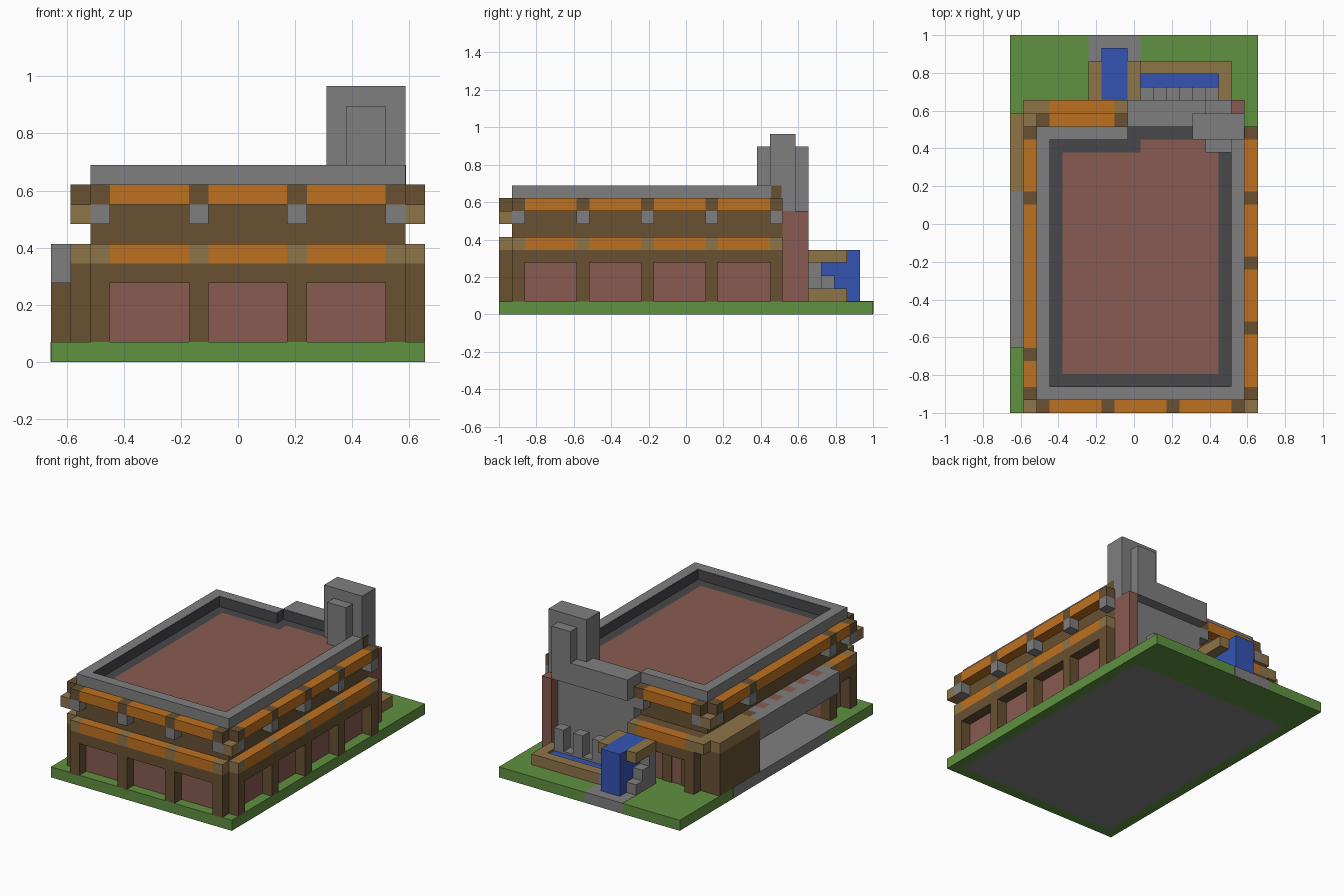
import bpy, bmesh
from mathutils import Vector, Matrix

if "Cube" in bpy.data.objects:
    bpy.data.objects.remove(bpy.data.objects["Cube"], do_unlink=True)

CELL = 2 / 29
CENTRE = Vector((9.5, 14.5, 0))


def material(name, rgb):
    lin = [((c / 255 + 0.055) / 1.055) ** 2.4 for c in rgb] + [1]
    m = bpy.data.materials.new(name)
    m.use_nodes = True
    m.diffuse_color = lin
    m.node_tree.nodes["Principled BSDF"].inputs["Base Color"].default_value = lin
    return m


ORANGE = material("orange", (190, 113, 32))
TIMBER = material("dark timber", (104, 81, 50))
OAK = material("light timber", (143, 117, 72))
STONE = material("stone grey", (128, 127, 128))
SLATE = material("slate", (72, 72, 76))
BRICK = material("brick", (136, 91, 81))
GRASS = material("grass", (96, 145, 64))
WATER = material("water blue", (52, 84, 180))


def part(name, mat, boxes):
    """One object out of boxes (x0, y0, z0, x1, y1, z1) in grid cells."""
    bm = bmesh.new()
    for b in boxes:
        lo, hi = Vector(b[:3]), Vector(b[3:])
        mid = ((lo + hi) / 2 - CENTRE) * CELL
        size = Matrix.Diagonal(((hi - lo) * CELL).to_4d())
        bmesh.ops.create_cube(bm, size=1, matrix=Matrix.Translation(mid) @ size)
    mesh = bpy.data.meshes.new(name)
    bm.to_mesh(mesh)
    bm.free()
    mesh.materials.append(mat)
    obj = bpy.data.objects.new(name, mesh)
    bpy.context.collection.objects.link(obj)
    return obj


def along_x(y):
    return lambda a, b, z0, z1: (a, y, z0, b, y + 1, z1)


def along_y(x):
    return lambda a, b, z0, z1: (x, a, z0, x + 1, b, z1)


def gaps(posts):
    return [(p + 1, q) for p, q in zip(posts, posts[1:])]


def lower_storey(side, run, posts):
    part(side + "_lower_posts", TIMBER, [run(p, p + 1, 0.9, 5) for p in posts])
    part(side + "_post_caps", OAK, [run(p, p + 1, 5, 6) for p in posts])
    part(side + "_lower_beam", TIMBER, [run(a, b, 4, 5) for a, b in gaps(posts)])
    part(side + "_lower_eave", ORANGE, [run(a, b, 5, 6) for a, b in gaps(posts)])


def upper_storey(side, run, posts):
    part(side + "_brackets", STONE, [run(p, p + 1, 7, 8) for p in posts])
    part(side + "_rafter_ends", TIMBER, [run(p, p + 1, 8, 9) for p in posts])
    part(side + "_upper_eave", ORANGE, [run(a, b, 8, 9) for a, b in gaps(posts)])


# Ground
part("lawn", GRASS, [(0, 0, 0.05, 19, 29, 1)])
part("lawn_rim", GRASS, [(0, 0, 0, 1, 29, 0.05), (18, 0, 0, 19, 29, 0.05),
                         (1, 0, 0, 18, 1, 0.05), (1, 25, 0, 18, 29, 0.05)])
part("foundation", STONE, [(1, 1, 0, 18, 25, 0.05)])
part("side_path", STONE, [(-0.02, 7, 0.02, 6, 21, 1.02), (0, 5, 0.9, 6, 7, 1.02)])
part("back_path", STONE, [(6, 25, 0.02, 10, 29.02, 1.02)])

# Walls, with an open porch cut into the left side
part("lower_walls", BRICK, [(2, 1, 1, 18, 5, 4), (6, 5, 1, 18, 16, 4),
                            (2, 16, 1, 18, 22, 4), (2, 22, 1, 9, 23, 4)])
part("porch_wall", STONE, [(5.95, 5, 1, 6, 16, 4)])
part("upper_walls", TIMBER, [(2, 1, 4, 18, 22, 9), (2, 22, 4, 9, 23, 6)])
part("rear_wall", STONE, [(9, 22, 1, 17, 23, 8)])
part("brick_pier", BRICK, [(17, 22, 1, 18, 24, 8)])

# Posts, beams and eaves on every side
front, right, left = [2, 7, 12, 17], [1, 6, 11, 16, 21], [1, 4, 16, 21]
lower_storey("front", along_x(0), front)
lower_storey("right", along_y(18), right)
lower_storey("left", along_y(1), left[:2])
lower_storey("back", along_x(23), [2, 8])
upper_storey("front", along_x(0), front)
upper_storey("right", along_y(18), right)
upper_storey("left", along_y(1), left)
upper_storey("back", along_x(22), [2, 8])
part("corner_blocks", OAK, [(18, 0, 7, 19, 1, 8), (1, 0, 7, 2, 1, 8),
                            (1, 22, 7, 2, 23, 8), (1, 23, 5, 2, 24, 6)])

# Left porch and side room
part("porch_post", TIMBER, [(1, 16, 1, 2, 17, 6)])
part("porch_beam", STONE, [(0, 5, 4, 1, 17, 6)])
part("porch_slats_grey", STONE, [(1, y, 5, 2, y + 1, 6) for y in range(5, 16, 2)])
part("porch_slats_brick", BRICK, [(1, y, 5, 2, y + 1, 6) for y in range(6, 16, 2)])
part("side_room", TIMBER, [(0, 17, 1, 2, 23, 5)])
part("side_room_top", OAK, [(0, 17, 5, 2, 23, 6)])

# Roof terrace with parapet
part("parapet", STONE, [(2, 1, 9, 18, 2, 10), (2, 2, 9, 3, 22, 10),
                        (17, 2, 9, 18, 22, 10), (3, 21, 9, 9, 22, 10),
                        (9, 22, 8, 17, 24, 10), (17, 22, 8, 18, 23, 10)])
part("parapet_lining", SLATE, [(3, 2, 9, 17, 2.04, 9.98), (3, 2, 9, 3.04, 21, 9.98),
                               (16.96, 2, 9, 17, 21, 9.98), (3, 20.96, 9, 9, 21, 9.98),
                               (9, 21.96, 9, 14, 22, 9.98), (9, 21, 9, 9.04, 22, 9.98)])
part("roof_gutter", SLATE, [(3, 2, 9, 17, 21, 9.03), (9, 21, 9, 17, 22, 9.03)])
part("roof_floor", BRICK, [(4, 3, 9, 16, 20, 9.06), (10, 20, 9, 16, 21, 9.06)])

# Chimney
part("chimney", STONE, [(14, 21, 9, 18, 23, 14)])
part("chimney_shoulders", STONE, [(15, 20, 9, 17, 21, 13), (15, 23, 8, 17, 24, 13)])
part("chimney_side_board", TIMBER, [(17.5, 21.1, 9, 18.04, 21.9, 10)])

# Rear pool
part("pool_rim", OAK, [(10, 26, 1, 17, 27, 2), (16, 24, 1, 17, 26, 2)])
part("pool_water", WATER, [(10, 25, 1, 16, 26, 1.8)])
part("pool_ledge", STONE, [(10, 24, 1, 16, 25, 2)])
part("pool_spouts", STONE, [(x, 24, 2, x + 1, 25, 4) for x in (11, 13, 15)])

# Waterfall with stepped stone cheeks
part("waterfall", WATER, [(7, 24, 1, 9, 28, 5)])
part("waterfall_arms", OAK, [(x, 24, 4, x + 1, 27, 5) for x in (6, 9)])
part("waterfall_steps", STONE, [(x, 24 + s, 1, x + 1, 25 + s, 4 - s)
                                for x in (6, 9) for s in range(3)])

# Arched windows on the back wall
part("back_window_frames", TIMBER, [(x, 23, 1, x + 1, 23.1, 4) for x in (3, 5, 7)])
